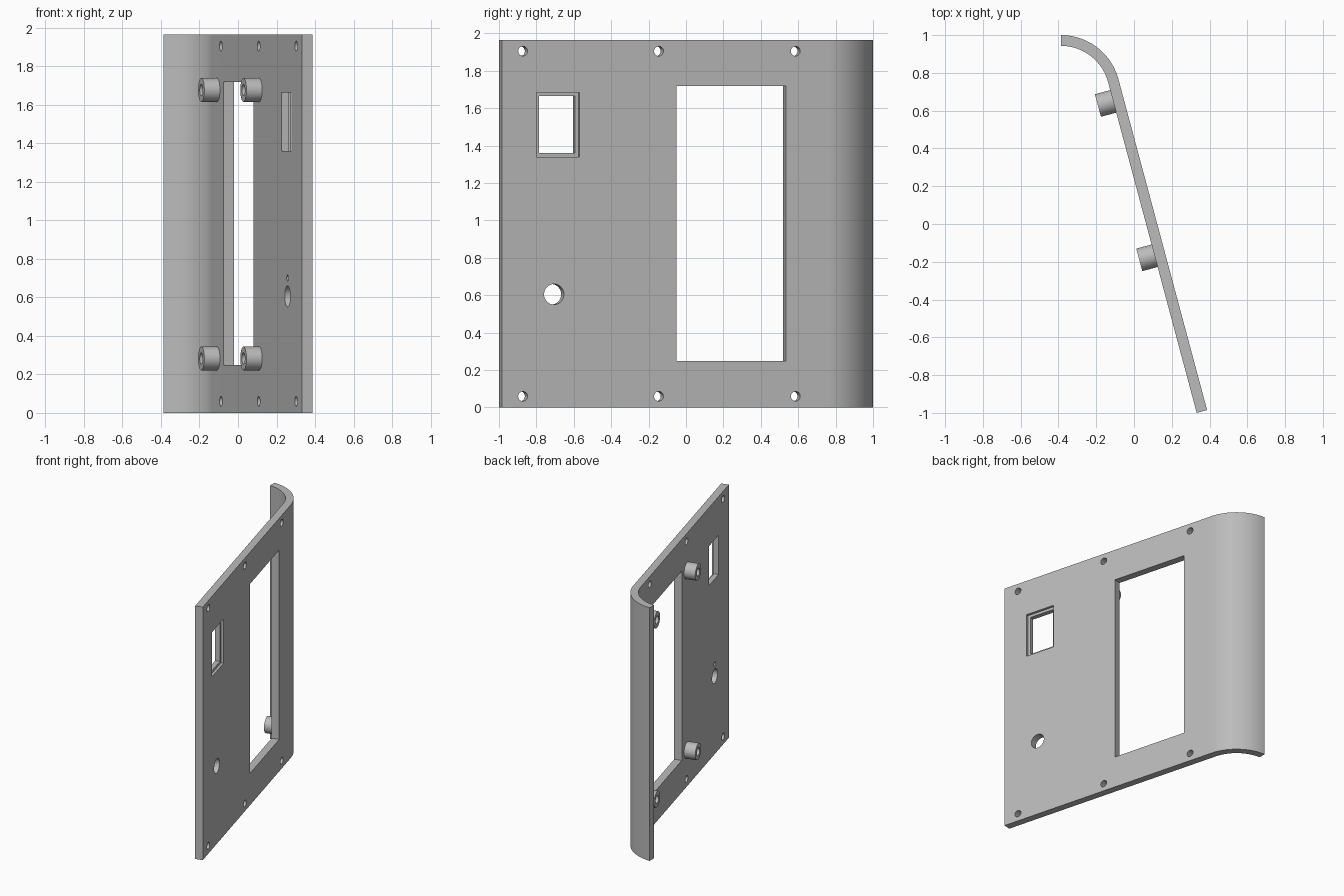
import bpy, bmesh, math
from mathutils import Matrix, Vector

if "Cube" in bpy.data.objects:
    bpy.data.objects.remove(bpy.data.objects["Cube"])

TILT = math.radians(15)
HEIGHT, THICK, HALF_W = 1.965, 0.057, 0.387
START = Vector((HALF_W, -0.985, 0))                         # front edge, outer face
ALONG = Vector((-math.sin(TILT), math.cos(TILT), 0))        # along the flat plate
OUT = Vector((math.cos(TILT), math.sin(TILT), 0))           # outward from the plate
# Local frame of the plate: x = along, y = up, z = outward
FRAME = Matrix((ALONG, Vector((0, 0, 1)), OUT)).transposed().to_4x4()
FRAME.translation = START

grey = bpy.data.materials.new("plain grey")
grey.diffuse_color = (0.5, 0.5, 0.5, 1)
grey.use_nodes = True
grey.node_tree.nodes["Principled BSDF"].inputs["Base Color"].default_value = grey.diffuse_color


def make(name, bm):
    bmesh.ops.recalc_face_normals(bm, faces=bm.faces)
    mesh = bpy.data.meshes.new(name)
    bm.to_mesh(mesh)
    bm.free()
    mesh.materials.append(grey)
    obj = bpy.data.objects.new(name, mesh)
    bpy.context.collection.objects.link(obj)
    return obj


def activate(obj):
    bpy.ops.object.select_all(action='DESELECT')
    obj.select_set(True)
    bpy.context.view_layer.objects.active = obj


def box_cutter(u0, u1, z0, z1, d0, d1):
    """Box between plate coordinates; d is measured outward from the outer face."""
    bm = bmesh.new()
    size = Matrix.Diagonal((u1 - u0, z1 - z0, d1 - d0, 1))
    mid = Matrix.Translation(((u0 + u1) / 2, (z0 + z1) / 2, (d0 + d1) / 2))
    bmesh.ops.create_cube(bm, size=1, matrix=FRAME @ mid @ size)
    return make("cutter", bm)


def hole_cutter(u, z, r, d0=-0.1, d1=0.05):
    bm = bmesh.new()
    bmesh.ops.create_cone(bm, cap_ends=True, segments=40, radius1=r, radius2=r, depth=d1 - d0,
                          matrix=FRAME @ Matrix.Translation((u, z, (d0 + d1) / 2)))
    return make("cutter", bm)


# Panel: tilted flat plate running into a rounded rear lip
d = START.dot(OUT)
R = (d + HALF_W * math.cos(TILT) - math.sin(TILT)) / (1 - math.sin(TILT))
centre = Vector((-HALF_W, 1 - R, 0))
angles = [TILT + (math.pi / 2 - TILT) * i / 32 for i in range(33)]


def arc(r):
    return [centre + Vector((math.cos(a), math.sin(a), 0)) * r for a in angles]


outline = [START] + arc(R) + arc(R - THICK)[::-1] + [START - OUT * THICK]
bm = bmesh.new()
base = bm.faces.new([bm.verts.new(p) for p in outline])
ext = bmesh.ops.extrude_face_region(bm, geom=[base])
bmesh.ops.translate(bm, vec=(0, 0, HEIGHT),
                    verts=[g for g in ext["geom"] if isinstance(g, bmesh.types.BMVert)])
panel = make("bent_panel", bm)

# Openings: display window, stepped square recess, button hole, blind pin hole, screw holes
cutters = [
    box_cutter(0.968, 1.573, 0.248, 1.718, -0.1, 0.05),
    box_cutter(0.191, 0.430, 1.34, 1.685, -0.02, 0.05),
    box_cutter(0.211, 0.410, 1.36, 1.665, -0.1, 0.05),
    hole_cutter(0.289, 0.605, 0.055),
    hole_cutter(0.289, 0.70, 0.016, -0.1, -0.027),
]
for u in (0.117, 0.869, 1.626):
    for z in (0.06, 1.905):
        cutters.append(hole_cutter(u, z, 0.026))

activate(panel)
for c in cutters:
    mod = panel.modifiers.new("cut", 'BOOLEAN')
    mod.operation, mod.solver, mod.object = 'DIFFERENCE', 'EXACT', c
    bpy.ops.object.modifier_apply(modifier=mod.name)
    bpy.data.objects.remove(c)
bpy.ops.object.shade_smooth_by_angle(angle=math.radians(30))

# Hollow screw bosses on the inner face, one at each window corner
PROFILE = [(0.0617, -0.003), (0.0617, 0.084), (0.03, 0.084), (0.03, 0.004), (0, 0.004)]
for u in (0.861, 1.707):
    for z in (0.283, 1.677):
        bm = bmesh.new()
        vs = [bm.verts.new((r, 0, -THICK - h)) for r, h in PROFILE]
        es = [bm.edges.new(p) for p in zip(vs, vs[1:])]
        bmesh.ops.spin(bm, geom=vs + es, cent=(0, 0, 0), axis=(0, 0, 1),
                       angle=math.tau, steps=40, use_merge=True)
        bmesh.ops.remove_doubles(bm, verts=bm.verts, dist=1e-5)
        bmesh.ops.holes_fill(bm, edges=[e for e in bm.edges if e.is_boundary], sides=0)
        bmesh.ops.transform(bm, matrix=FRAME @ Matrix.Translation((u, z, 0)), verts=bm.verts)
        activate(make("screw_boss", bm))
        bpy.ops.object.shade_smooth_by_angle(angle=math.radians(30))
